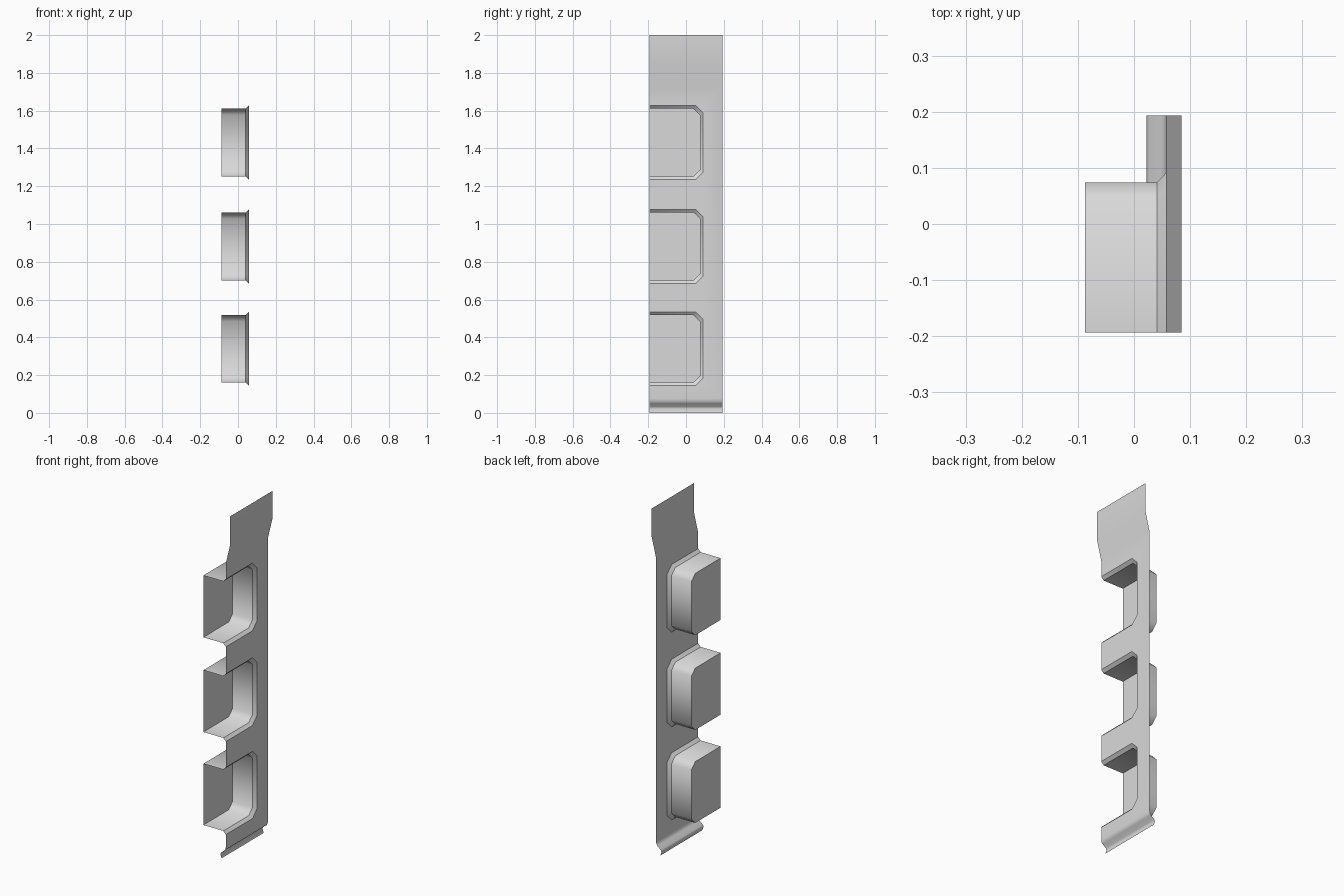
import bpy

cube = bpy.data.objects.get("Cube")
if cube:
    bpy.data.objects.remove(cube, do_unlink=True)

# One plain grey for the whole pressed sheet
grey = bpy.data.materials.new("light_grey")
grey.use_nodes = True
colour = (0.7, 0.7, 0.7, 1)
grey.diffuse_color = colour
bsdf = next(n for n in grey.node_tree.nodes if n.type == 'BSDF_PRINCIPLED')
bsdf.inputs["Base Color"].default_value = colour

FRONT, BACK = -0.193, 0.193
PLATE_X, RIM_X, FLOOR_X = 0.057, 0.041, -0.087
POCKETS = [(0.145, 0.535), (0.685, 1.078), (1.235, 1.628)]


def make(name, verts, faces, smooth=True):
    mesh = bpy.data.meshes.new(name)
    mesh.from_pydata(verts, [], faces)
    mesh.materials.append(grey)
    mesh.polygons.foreach_set("use_smooth", [smooth] * len(faces))
    mesh.update()
    obj = bpy.data.objects.new(name, mesh)
    bpy.context.collection.objects.link(obj)
    return obj


def pocket_path(x, low, high, inset):
    """Open-fronted outline with two chamfered rear corners, top to bottom."""
    low, high, rear = low + inset, high - inset, 0.091 - inset
    cut = 0.04 - inset / 3
    return [(x, FRONT, high), (x, rear - cut, high), (x, rear, high - cut),
            (x, rear, low + cut), (x, rear - cut, low), (x, FRONT, low)]


def bridge(name, upper, lower):
    n = len(upper)
    faces = [(i, n + i, n + i + 1, i + 1) for i in range(n - 1)]
    make(name, upper + lower, faces)


# Backing plate: flat middle notched by the pockets, ends bent in x
bottom, top = 0.075, 1.72
verts = [(PLATE_X, FRONT, bottom), (PLATE_X, BACK, bottom),
         (PLATE_X, BACK, top), (PLATE_X, FRONT, top)]
for low, high in reversed(POCKETS):
    verts += pocket_path(PLATE_X, low, high, 0)
faces = [tuple(range(len(verts)))]


def add_bend(profile, edge, upward):
    """Continue the plate from an edge through a list of (x, z) rows."""
    a, b = edge
    for x, z in profile:
        c = len(verts)
        verts.extend([(x, FRONT, z), (x, BACK, z)])
        faces.append((a, b, c + 1, c) if upward else (c, c + 1, b, a))
        a, b = c, c + 1


add_bend([(0.085, 1.835), (0.085, 2.0)], (3, 2), True)
add_bend([(0.055, 0.06), (0.048, 0.05), (0.027, 0.033),
          (0.022, 0.022), (0.03, 0.0)], (0, 1), False)
make("backing_plate", verts, faces)

# Pockets: sloped rim, side wall and flat floor
for i, (low, high) in enumerate(POCKETS, 1):
    outer = pocket_path(PLATE_X, low, high, 0)
    rim = pocket_path(RIM_X, low, high, 0.017)
    base = pocket_path(FLOOR_X, low, high, 0.017)
    bridge(f"pocket_rim_{i}", outer, rim)
    bridge(f"pocket_wall_{i}", rim, base)
    make(f"pocket_floor_{i}", base, [tuple(reversed(range(len(base))))], False)
